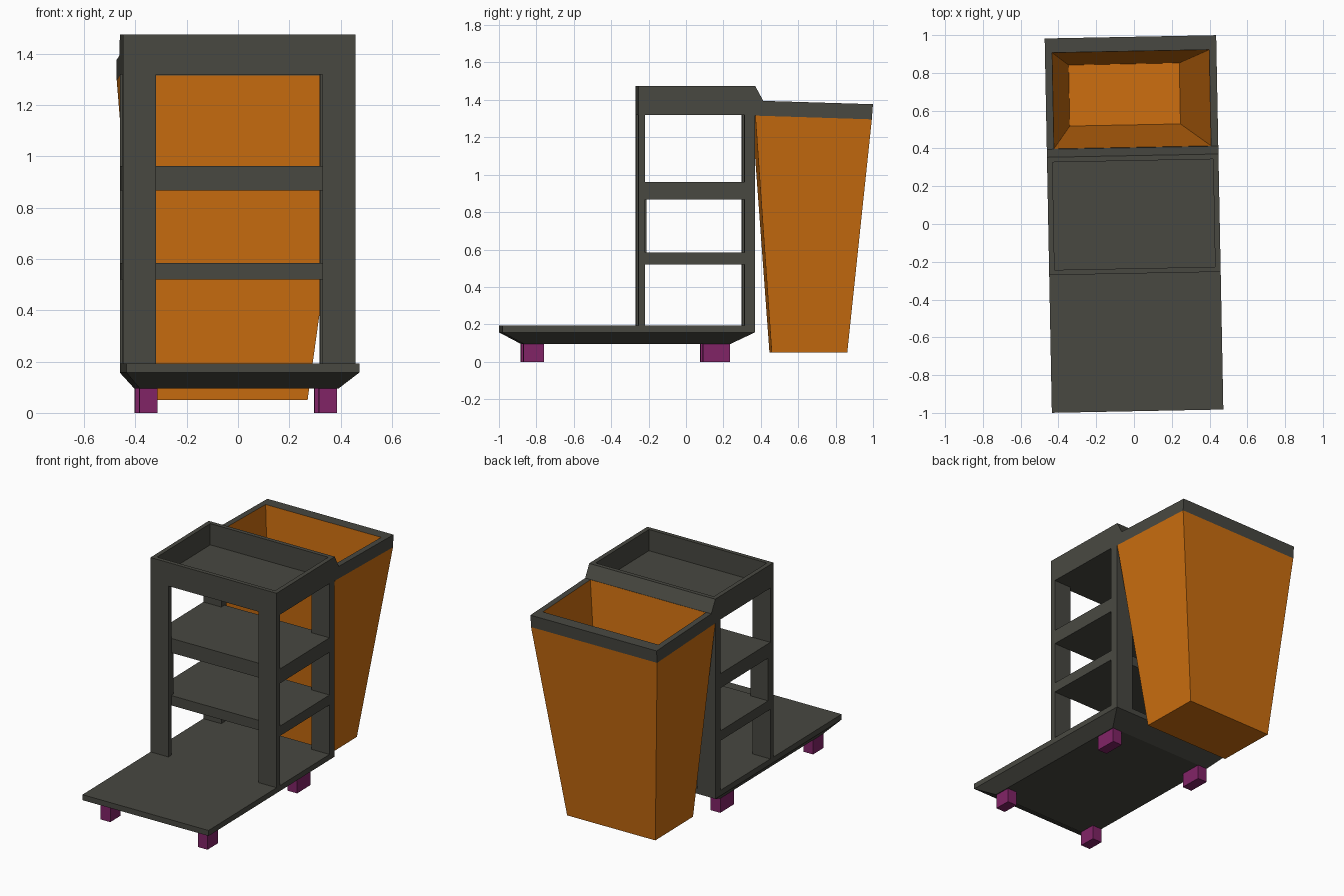
import bpy, bmesh, math
from mathutils import Matrix

if "Cube" in bpy.data.objects:
    bpy.data.objects.remove(bpy.data.objects["Cube"])

# The whole cart stands slightly turned about z
TURN = Matrix.Rotation(math.radians(1.1), 4, 'Z')


def material(name, rgb):
    m = bpy.data.materials.new(name)
    m.diffuse_color = (*rgb, 1)
    m.use_nodes = True
    m.node_tree.nodes["Principled BSDF"].inputs["Base Color"].default_value = m.diffuse_color
    return m


GREY = material("dark grey", (0.065, 0.065, 0.053))
ORANGE = material("orange", (0.61, 0.158, 0.005))
PURPLE = material("purple", (0.22, 0.017, 0.135))


def rect(x0, x1, y0, y1, z0, z1=None):
    """Four-point ring; z0 is the height at y0, z1 the height at y1."""
    z1 = z0 if z1 is None else z1
    return [(x0, y0, z0), (x1, y0, z0), (x1, y1, z1), (x0, y1, z1)]


def loft(name, rings, mats, bands=None):
    """Skin successive rings, cap both ends; bands = material per band, end cap last."""
    bm = bmesh.new()
    loops = [[bm.verts.new(p) for p in r] for r in rings]
    bands = bands or [0] * len(rings)
    bm.faces.new(loops[0][::-1]).material_index = bands[0]
    for k, (a, b) in enumerate(zip(loops, loops[1:])):
        for i in range(4):
            j = (i + 1) % 4
            bm.faces.new((a[i], a[j], b[j], b[i])).material_index = bands[k]
    bm.faces.new(loops[-1]).material_index = bands[-1]
    bmesh.ops.recalc_face_normals(bm, faces=bm.faces)
    bm.transform(TURN)
    me = bpy.data.meshes.new(name)
    bm.to_mesh(me)
    bm.free()
    for m in mats:
        me.materials.append(m)
    ob = bpy.data.objects.new(name, me)
    bpy.context.collection.objects.link(ob)
    return ob


def box(name, x0, x1, y0, y1, z0, z1, mat):
    return loft(name, [rect(x0, x1, y0, y1, z0), rect(x0, x1, y0, y1, z1)], [mat])


W = 0.454  # half width of the cart

# Deck with a tapered underside
loft("deck", [rect(-0.40, 0.375, -0.875, 0.23, 0.095),
              rect(-W, W, -0.991, 0.36, 0.157),
              rect(-W, W, -0.991, 0.36, 0.193)], [GREY])

# Block wheels
for x0, x1, side in ((-0.40, -0.33, "left"), (0.30, 0.37, "right")):
    box("front_wheel_" + side, x0, x1, -0.877, -0.767, 0, 0.097, PURPLE)
    box("back_wheel_" + side, x0, x1, 0.083, 0.228, 0, 0.097, PURPLE)

# Flat uprights
for x0, x1, side in ((-W, -0.325, "left"), (0.325, W, "right")):
    box("front_post_" + side, x0, x1, -0.262, -0.228, 0.19, 1.33, GREY)
    box("back_post_" + side, x0, x1, 0.305, 0.36, 0.19, 1.33, GREY)
box("front_post_stiffener", -W, -0.327, -0.229, -0.205, 0.58, 0.87, GREY)

# Shelves
for name, z0, z1 in (("lower_shelf", 0.52, 0.585), ("upper_shelf", 0.867, 0.962)):
    box(name, -W, W, -0.229, 0.34, z0, z1, GREY)

# Recessed tray on top
loft("top_tray", [rect(-W, W, -0.262, 0.362, 1.32),
                  rect(-W, W, -0.262, 0.362, 1.475),
                  rect(-0.425, 0.425, -0.235, 0.335, 1.475),
                  rect(-0.425, 0.425, -0.235, 0.335, 1.335)], [GREY])

# Sloped bridge joining the tray to the bin rim
loft("bin_bridge", [rect(-W, W, 0.361, 0.404, 1.317),
                    rect(-W, W, 0.361, 0.404, 1.475, 1.396)], [GREY])

# Open tapered bin with a dark rim
loft("bin", [rect(-0.355, 0.28, 0.453, 0.857, 0.05),
             rect(-W, W, 0.362, 0.985, 1.316, 1.296),
             rect(-W, W, 0.362, 0.991, 1.396, 1.377),
             rect(-0.416, 0.416, 0.406, 0.915, 1.394, 1.379),
             rect(-0.33, 0.256, 0.525, 0.848, 0.09)],
     [ORANGE, GREY], [0, 1, 1, 0, 0])
